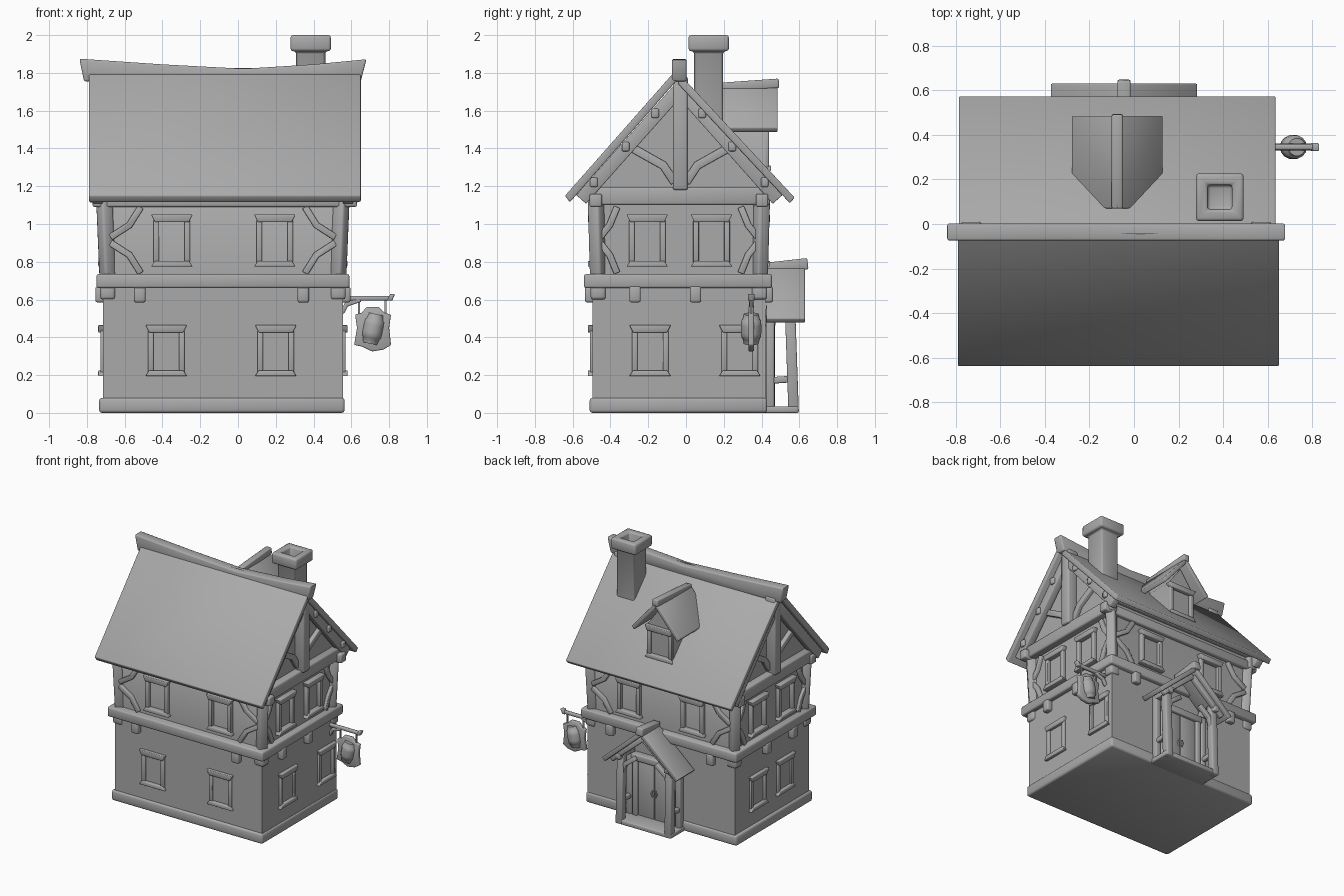
import bpy, bmesh, math
from mathutils import Vector, Matrix

if "Cube" in bpy.data.objects:
    bpy.data.objects.remove(bpy.data.objects["Cube"])

grey = bpy.data.materials.new("plain grey")
grey.use_nodes = True
grey.diffuse_color = (0.4, 0.4, 0.4, 1)
grey.node_tree.nodes["Principled BSDF"].inputs["Base Color"].default_value = grey.diffuse_color
made = []


def finish(name, bm, bevel):
    """Round the hard edges and turn the bmesh into an object."""
    bmesh.ops.recalc_face_normals(bm, faces=bm.faces[:])
    if bevel:
        hard = [e for e in bm.edges if len(e.link_faces) == 2 and e.calc_face_angle(0) > 0.6]
        bmesh.ops.bevel(bm, geom=hard, offset=bevel, segments=2, profile=0.5,
                        affect='EDGES', clamp_overlap=True)
    mesh = bpy.data.meshes.new(name)
    bm.to_mesh(mesh)
    bm.free()
    mesh.materials.append(grey)
    obj = bpy.data.objects.new(name, mesh)
    bpy.context.collection.objects.link(obj)
    made.append(obj)
    return obj


def prism(name, outline, axis, start, end, bevel=0.006):
    """Extrude a 2D outline along an axis."""
    def place(a, b, t):
        return {'x': (t, a, b), 'y': (a, t, b), 'z': (a, b, t)}[axis]
    bm = bmesh.new()
    rings = [[bm.verts.new(place(a, b, t)) for a, b in outline] for t in (start, end)]
    for ring in rings:
        bm.faces.new(ring)
    count = len(outline)
    for i in range(count):
        j = (i + 1) % count
        bm.faces.new((rings[0][i], rings[0][j], rings[1][j], rings[1][i]))
    return finish(name, bm, bevel)


def rect(a0, a1, b0, b1):
    return [(a0, b0), (a1, b0), (a1, b1), (a0, b1)]


def box(name, x, y, z, bevel=0.008):
    return prism(name, rect(*x, *y), 'z', *z, bevel)


def beam(name, p, q, width, depth=None, bevel=0.008):
    """Square timber between two points."""
    p, q = Vector(p), Vector(q)
    bm = bmesh.new()
    bmesh.ops.create_cube(bm, size=1)
    turn = (q - p).to_track_quat('Z', 'Y').to_matrix().to_4x4()
    size = Matrix.Diagonal((width, depth or width, (q - p).length, 1))
    bm.transform(Matrix.Translation((p + q) / 2) @ turn @ size)
    return finish(name, bm, bevel)


def lathe(name, profile, steps, matrix, bevel=0):
    """Revolve (radius, height) pairs about the local z axis."""
    bm = bmesh.new()
    verts = [bm.verts.new((r, 0, z)) for r, z in profile]
    edges = [bm.edges.new(pair) for pair in zip(verts, verts[1:])]
    bmesh.ops.spin(bm, geom=verts + edges, axis=(0, 0, 1), cent=(0, 0, 0),
                   angle=math.tau, steps=steps)
    bmesh.ops.remove_doubles(bm, verts=bm.verts[:], dist=0.0005)
    bm.transform(matrix)
    return finish(name, bm, bevel)


def ribbon(points, width):
    """Outline of a strip of constant width along a path."""
    left, right = [], []
    for i, point in enumerate(points):
        before, after = points[max(i - 1, 0)], points[min(i + 1, len(points) - 1)]
        along = (Vector(after) - Vector(before)).normalized()
        side = Vector((-along.y, along.x)) * width / 2
        left.append(tuple(Vector(point) + side))
        right.append(tuple(Vector(point) - side))
    return left + right[::-1]


# Wall planes: axis, position, outward direction, the span of the wall
WALLS = {"front": ('y', -0.495, -1, -0.715, 0.555), "back": ('y', 0.42, 1, -0.715, 0.555),
         "right": ('x', 0.555, 1, -0.495, 0.42), "left": ('x', -0.715, -1, -0.495, 0.42)}


def plate(name, side, outline, inner, outer, bevel=0.005):
    axis, place, out = WALLS[side][:3]
    return prism(name, outline, axis, place + out * inner, place + out * outer, bevel)


def window(name, side, u, bottom, top, half=0.11, shift=0.0):
    for label, z, step in (("lintel", top, -0.04), ("sill", bottom, 0.03)):
        trapezoid = [(u - half, z), (u + half, z), (u + half - 0.02, z + step), (u - half + 0.02, z + step)]
        plate(f"{name}_{label}", side, trapezoid, shift - 0.02, shift + 0.025)
    for s in (-1, 1):
        a = u + s * (half - 0.028)
        plate(f"{name}_jamb", side, rect(a - 0.015, a + 0.015, bottom + 0.02, top - 0.03),
              shift - 0.02, shift + 0.014)


# Main body
box("plinth", (-0.735, 0.565), (-0.51, 0.43), (0, 0.08), 0.015)
box("lower_wall", (-0.715, 0.555), (-0.495, 0.42), (0.05, 0.7), 0)
box("floor_band", (-0.75, 0.59), (-0.54, 0.455), (0.66, 0.735), 0.012)
gable = [(-0.48, 0.7), (0.405, 0.7), (0.405, 1.23), (-0.035, 1.73), (-0.48, 1.23)]
prism("upper_wall", gable, 'x', -0.7, 0.54, 0)

# Details repeated around the four walls
for side, (axis, place, out, lo, hi) in WALLS.items():
    long_wall = axis == 'y'
    upper = (-0.35, 0.195) if long_wall else (-0.205, 0.135)
    lower = {"front": (-0.38, 0.2), "back": (), "right": (-0.19, 0.285), "left": (-0.19, 0.14)}[side]
    for u in upper:
        window("upper_window", side, u, 0.775, 1.05)
    for u in lower:
        window("lower_window", side, u, 0.195, 0.465)
    for u in (-0.52, 0.345) if long_wall else (-0.27, 0.05):
        plate("band_bracket", side, rect(u - 0.03, u + 0.03, 0.585, 0.67), -0.01, 0.04, 0.01)
    for corner, s in ((lo, 1), (hi, -1)):
        reach = 0.2 if long_wall else 0.13
        for start, end in ((0.9, 0.74), (0.93, 1.09)):
            mid = start * 0.6 + end * 0.4
            path = [(corner + s * 0.04, start), (corner + s * reach * 0.7, mid), (corner + s * reach, end)]
            plate("curved_brace", side, ribbon(path, 0.035), -0.03, 0.006)
    if long_wall:
        plate("eave_beam", side, rect(-0.77, 0.63, 1.09, 1.16), -0.05, 0.015, 0.01)
    else:
        # Gable timbers
        plate("gable_beam", side, rect(-0.505, 0.445, 1.1, 1.195), -0.03, 0.04, 0.012)
        plate("gable_post", side, rect(-0.07, 0.01, 1.18, 1.78), -0.03, 0.06, 0.012)
        for s in (-1, 1):
            path = [(-0.03 + s * 0.03, 1.22), (-0.03 + s * 0.09, 1.31), (-0.03 + s * 0.25, 1.4)]
            plate("gable_brace", side, ribbon(path, 0.045), -0.03, 0.015)
            rake = ribbon([(-0.035 + s * 0.52, 1.13), (-0.035, 1.715)], 0.07)
            plate("rake_timber", side, rake, 0.0, 0.055)

# Leaning corner posts
for x, sx in ((-0.69, -1), (0.53, 1)):
    for y, sy in ((-0.465, -1), (0.39, 1)):
        beam("corner_post", (x, y, 0.7), (x + sx * 0.018, y + sy * 0.012, 1.13), 0.07, bevel=0.014)
        box("corner_bracket", (x - 0.04, x + 0.04), (y - 0.04, y + 0.04), (0.6, 0.68), 0.015)

# Roof slabs, purlins and sagging ridge
front_slope = [(-0.64, 1.15), (-0.04, 1.83), (-0.04, 1.77), (-0.615, 1.115)]
back_slope = [(0.575, 1.14), (-0.04, 1.8), (-0.04, 1.74), (0.55, 1.11)]
prism("front_roof", front_slope, 'x', -0.79, 0.65)
prism("back_roof", back_slope, 'x', -0.785, 0.635)
for t in (0.2, 0.5, 0.78):
    for eave in (-0.6, 0.53):
        y, z = eave + (-0.04 - eave) * t, 1.09 + 0.63 * t
        box("purlin", (-0.77, 0.625), (y - 0.02, y + 0.02), (z - 0.02, z + 0.03))
ridge = [(-0.84, 1.875), (-0.4, 1.845), (0.03, 1.822), (0.4, 1.845), (0.68, 1.872),
         (0.65, 1.755), (0.03, 1.74), (-0.815, 1.755)]
prism("ridge_beam", ridge, 'y', -0.075, 0.003, 0.01)

# Chimney with a hollow cap
square = Matrix.Translation((0.385, 0.12, 0)) @ Matrix.Rotation(math.pi / 4, 4, 'Z')
stack = [(0, 1.9), (0.055, 1.9), (0.055, 2), (0.107, 2), (0.107, 1.915), (0.077, 1.915), (0.077, 1.4)]
lathe("chimney", [(r * math.sqrt(2), z) for r, z in stack], 4, square, 0.014)

# Dormer
mid = -0.075
prism("dormer_wall", [(mid - 0.11, 1.2), (mid + 0.11, 1.2), (mid + 0.11, 1.53), (mid, 1.68), (mid - 0.11, 1.53)],
      'y', 0.1, 0.42, 0)
window("dormer_window", "back", mid, 1.28, 1.53, 0.12, 0.005)
for s in (-1, 1):
    slope = [(mid, 1.745), (mid + s * 0.205, 1.51), (mid + s * 0.185, 1.485), (mid, 1.7)]
    prism("dormer_roof", slope, 'y', 0.07, 0.485)
beam("dormer_ridge", (mid, 0.07, 1.715), (mid, 0.492, 1.745), 0.05)

# Porch
mid = -0.045
for s in (-1, 1):
    slope = [(mid, 0.79), (mid + s * 0.33, 0.5), (mid + s * 0.305, 0.475), (mid, 0.745)]
    prism("porch_roof", slope, 'y', 0.425, 0.63)
    x = mid + s * 0.21
    beam("porch_post", (x, 0.57, 0), (x, 0.55, 0.57), 0.055)
    beam("porch_rear_post", (x, 0.445, 0), (x, 0.445, 0.57), 0.045)
    beam("porch_rail", (x, 0.43, 0.17), (x, 0.57, 0.18), 0.035)
    beam("porch_top_rail", (x, 0.42, 0.53), (x, 0.61, 0.53), 0.045)
    brace = ribbon([(x, 0.36), (x - s * 0.03, 0.46), (x - s * 0.12, 0.53)], 0.035)
    prism("porch_brace", brace, 'y', 0.54, 0.575)
    beam("porch_rafter", (mid + s * 0.27, 0.585, 0.49), (mid, 0.585, 0.72), 0.04)
    box("door_jamb", sorted((mid + s * 0.14, mid + s * 0.18)), (0.41, 0.47), (0.03, 0.5))
    prism("door_handle", ribbon([(mid + s * 0.01, 0.21), (mid + s * 0.022, 0.235), (mid + s * 0.01, 0.26)], 0.01),
          'y', 0.45, 0.465, 0)
    box("door_leaf", sorted((mid + s * 0.003, mid + s * 0.14)), (0.41, 0.452), (0.03, 0.47), 0.004)
box("door_lintel", (mid - 0.19, mid + 0.19), (0.41, 0.475), (0.46, 0.51))
box("porch_step", (mid - 0.24, mid + 0.24), (0.4, 0.595), (0, 0.035))
beam("porch_ridge", (mid, 0.425, 0.765), (mid, 0.645, 0.79), 0.06)

# Hanging sign with a barrel
y = 0.345
beam("sign_arm", (0.54, y, 0.607), (0.82, y, 0.607), 0.026)
prism("sign_arm_tip", [(0.79, 0.594), (0.815, 0.594), (0.832, 0.63), (0.805, 0.63)], 'y', y - 0.018, y + 0.018)
prism("sign_bracket", ribbon([(0.55, 0.53), (0.575, 0.575), (0.65, 0.6)], 0.025), 'y', y - 0.012, y + 0.012)
board = [(0.615, 0.36), (0.66, 0.35), (0.71, 0.325), (0.77, 0.335), (0.81, 0.36), (0.8, 0.45), (0.81, 0.52),
         (0.775, 0.53), (0.745, 0.56), (0.68, 0.56), (0.655, 0.53), (0.62, 0.52), (0.63, 0.45)]
prism("sign_board", board, 'y', y - 0.015, y + 0.015)
for x in (0.64, 0.78):
    beam("sign_chain", (x, y, 0.51), (x, y, 0.6), 0.01, bevel=0)
tilt = Matrix.Translation((0.715, y, 0.445)) @ Matrix.Rotation(0.2, 4, 'Y')
half = [(0, 0.08), (0.04, 0.08), (0.047, 0.05), (0.053, 0.045), (0.055, 0.02)]
lathe("sign_barrel", half + [(r, -z) for r, z in half[::-1]], 14, tilt)

# Smooth shading with sharp edges kept
bpy.ops.object.select_all(action='DESELECT')
for obj in made:
    obj.select_set(True)
bpy.context.view_layer.objects.active = made[0]
bpy.ops.object.shade_smooth_by_angle(angle=math.radians(50))
